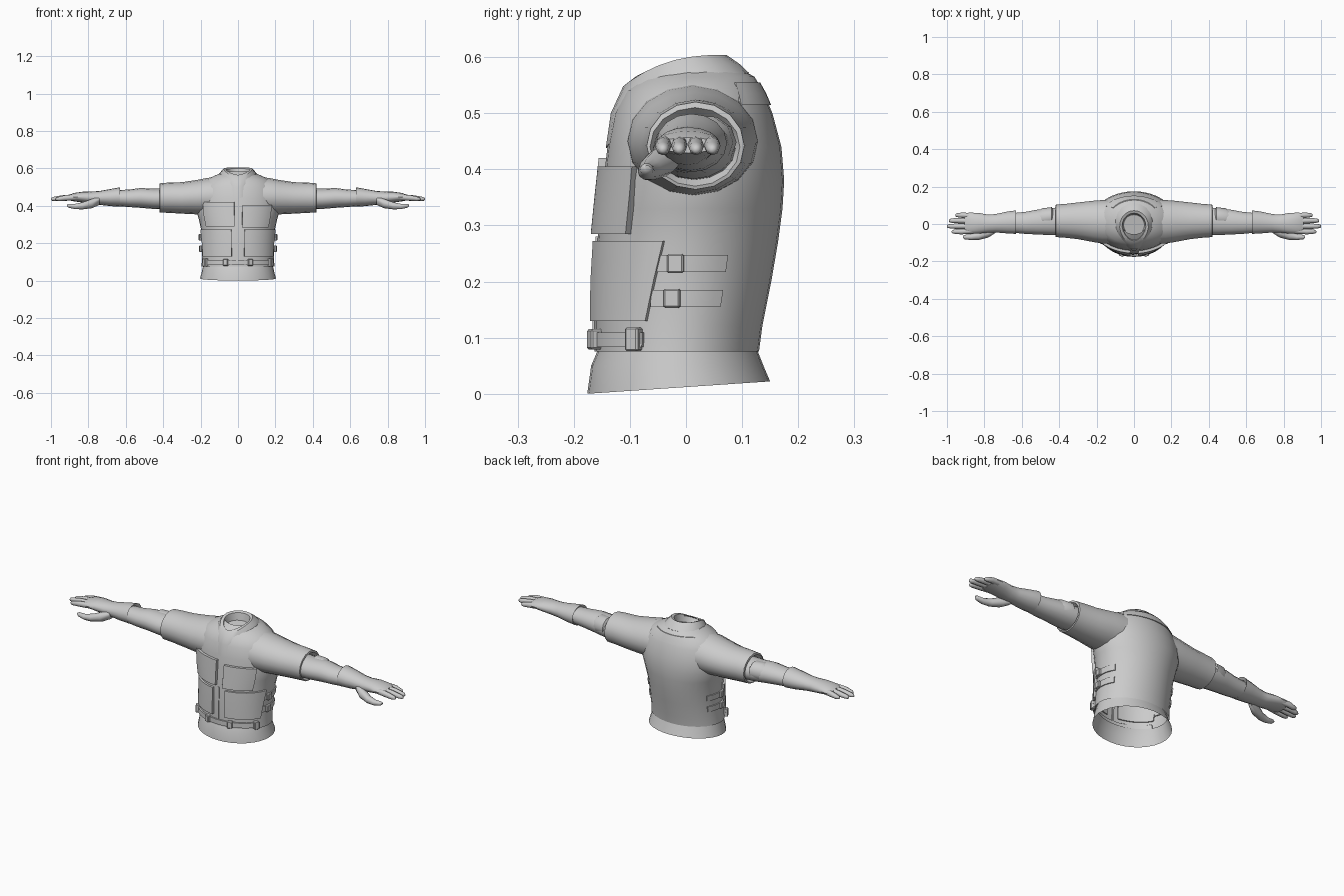
import bpy, bmesh
from math import sin, cos, pi, radians
from mathutils import Matrix, Vector

if "Cube" in bpy.data.objects:
    bpy.data.objects.remove(bpy.data.objects["Cube"])


def finish(name, bm, angle=40):
    bmesh.ops.recalc_face_normals(bm, faces=bm.faces)
    me = bpy.data.meshes.new(name)
    bm.to_mesh(me)
    bm.free()
    ob = bpy.data.objects.new(name, me)
    bpy.context.collection.objects.link(ob)
    bpy.ops.object.select_all(action='DESELECT')
    bpy.context.view_layer.objects.active = ob
    ob.select_set(True)
    bpy.ops.object.shade_smooth_by_angle(angle=radians(angle))
    return ob


def loft(name, rings, cap_start=False, cap_end=False, angle=40):
    bm = bmesh.new()
    vs = [[bm.verts.new(p) for p in r] for r in rings]
    n = len(rings[0])
    for a, b in zip(vs, vs[1:]):
        for i in range(n):
            j = (i + 1) % n
            bm.faces.new((a[i], a[j], b[j], b[i]))
    if cap_start:
        bm.faces.new(vs[0])
    if cap_end:
        bm.faces.new(vs[-1])
    return finish(name, bm, angle)


# Torso sections: height, half width, front y, back y
TORSO = [(.075, .195, -.163, .130), (.12, .192, -.163, .136), (.20, .193, -.162, .152),
         (.27, .197, -.158, .164), (.33, .210, -.152, .172), (.38, .225, -.147, .175),
         (.44, .222, -.140, .170), (.50, .205, -.128, .154), (.54, .172, -.108, .137),
         (.565, .115, -.08, .122), (.582, .075, -.055, .09)]


def section(z):
    for a, b in zip(TORSO, TORSO[1:]):
        if z <= b[0]:
            t = max(0, (z - a[0]) / (b[0] - a[0]))
            return [p + (q - p) * t for p, q in zip(a, b)][1:]
    return TORSO[-1][1:]


def body_point(a, z, off=0):
    """Point on the torso surface; angle a in degrees from the front."""
    a = radians(a)
    w, f, b = section(z)
    return Vector(((w + off) * sin(a), (f + b) / 2 - ((b - f) / 2 + off) * cos(a), z))


def panel(name, a0, a1, z0, z1, off, slant=0, steps=8):
    """Raised patch that follows the torso; slant shortens the lower outer edge."""
    rings = []
    for i in range(steps + 1):
        t = i / steps
        lo, hi = a0 + (a1 - slant - a0) * t, a0 + (a1 - a0) * t
        zm = (z0 + z1) / 2
        mid = (lo + hi) / 2
        rings.append([body_point(lo, z0, -.006), body_point(lo, z0, off),
                      body_point(mid, zm, off), body_point(hi, z1, off),
                      body_point(hi, z1, -.006), body_point(mid, zm, -.006)])
    return loft(name, rings, True, True, 30)


def block(name, a, z, size):
    """Small bevelled block sitting on the torso."""
    bm = bmesh.new()
    w, f, b = section(z)
    p = body_point(a, z, .008)
    m = Matrix.Translation(p) @ Matrix.Rotation(radians(a), 4, 'Z') @ Matrix.Diagonal((*size, 1))
    bmesh.ops.create_cube(bm, size=1, matrix=m)
    bmesh.ops.bevel(bm, geom=bm.edges[:], offset=.003, segments=1, affect='EDGES')
    return finish(name, bm, 20)


# Vest body and flared hem
angs = [i * 360 / 32 for i in range(32)]
loft("vest_body", [[body_point(a, s[0]) for a in angs] for s in TORSO])
hem = []
for z, w, f, b in [(.09, .184, -.152, .122), (.05, .193, -.169, .138), (0, .203, -.176, .15)]:
    hem.append([(w * sin(radians(a)), (f + b) / 2 - (b - f) / 2 * cos(radians(a)),
                 z + (.011 * (1 - cos(radians(a))) if z == 0 else 0)) for a in angs])
loft("jacket_hem", hem)


# Hood collar: half width, front y, back y, front z, back z
def collar_ring(w, f, b, zf, zb):
    out = []
    for i in range(20):
        a = i * 2 * pi / 20
        t = ((1 + cos(a)) / 2) ** 2.6
        out.append((w * sin(a) * (1 - .25 * t), (f + b) / 2 - (b - f) / 2 * cos(a), zb + (zf - zb) * t))
    return out


loft("collar", [collar_ring(*r) for r in [
    (.112, -.130, .105, .440, .560), (.112, -.143, .112, .438, .572),
    (.098, -.134, .095, .500, .588), (.080, -.112, .072, .548, .604),
    (.066, -.090, .058, .565, .598), (.058, -.070, .05, .535, .56)]], cap_end=True)

# Shoulder yoke along the upper back
panel("back_yoke", 128, 232, .515, .555, .004, steps=14)

# Chest and waist pockets
panel("chest_pocket_right", -53, -5, .29, .42, .014)
panel("chest_pocket_left", 6, 50, .285, .405, .014)
for s, side in ((-1, "right"), (1, "left")):
    panel("waist_pocket_" + side, s * 10, s * 75, .13, .272, .011, s * 7)
    # Side straps with their buckles
    for k, z in enumerate((.155, .217)):
        panel(f"side_strap_{side}_{k}", s * 70, s * 117, z, z + .03, .005)
        block(f"strap_buckle_{side}_{k}", s * 84, z + .015, (.03, .014, .034))
    # Belt buckles
    block("belt_buckle_front_" + side, s * 19, .097, (.026, .022, .036))
    block("belt_buckle_side_" + side, s * 60, .097, (.026, .022, .042))
panel("belt", -66, 66, .083, .109, .008, steps=20)
panel("front_placket", -3, 0, .11, .28, .004, steps=2)


# Arms: rings are x, centre y, centre z, radius y, radius z
def tube(name, s, rows, n=16, start=False, end=False, angle=40):
    rings = [[(s * x, y + ry * cos(2 * pi * i / n), z + rz * sin(2 * pi * i / n)) for i in range(n)]
             for x, y, z, ry, rz in rows]
    return loft(name, rings, start, end, angle)


for s, side in ((-1, "right"), (1, "left")):
    tube("sleeve_" + side, s, [
        (.10, .012, .450, .118, .106), (.17, .012, .450, .116, .098), (.22, .014, .446, .110, .092),
        (.30, .017, .442, .098, .084), (.37, .017, .443, .090, .081), (.418, .017, .442, .087, .078),
        (.420, .016, .440, .080, .070), (.40, .015, .438, .070, .056)])
    tube("forearm_" + side, s, [
        (.39, .015, .437, .074, .056), (.45, .013, .437, .072, .054), (.52, .010, .442, .066, .053),
        (.58, .006, .440, .059, .047), (.65, .006, .441, .052, .042)])
    # Elbow patch on the back of the arm
    tube("elbow_patch_" + side, s, [
        (.425, .038, .446, .030, .030), (.44, .040, .448, .050, .047),
        (.49, .034, .448, .050, .048), (.53, .028, .446, .030, .030)], 10, True, True)
    # Glove cuff, palm, fingers and thumb
    tube("glove_" + side, s, [
        (.64, .008, .445, .050, .040), (.63, .010, .447, .063, .052), (.68, .008, .444, .058, .046),
        (.74, .004, .442, .049, .037), (.78, .002, .442, .048, .034), (.83, .004, .446, .055, .029),
        (.88, .004, .446, .057, .022), (.905, .004, .443, .052, .014)], 16, False, True)
    for k, (y, tip) in enumerate(((-.041, .975), (-.012, 1.0), (.018, .99), (.047, .955))):
        mid = (.87 + tip) / 2
        tube(f"finger_{side}_{k}", s, [
            (.86, y * .9, .446, .014, .016), (mid, y, .442, .0145, .015),
            (tip - .02, y, .437, .0125, .012), (tip - .005, y, .436, .009, .009),
            (tip, y, .435, .004, .004)], 8, True, True, 60)
    tube("thumb_" + side, s, [
        (.74, -.025, .428, .022, .024), (.78, -.045, .412, .028, .026), (.83, -.064, .400, .021, .020),
        (.87, -.070, .396, .016, .015), (.905, -.070, .400, .012, .011), (.915, -.069, .402, .005, .005)],
        10, True, True, 60)
